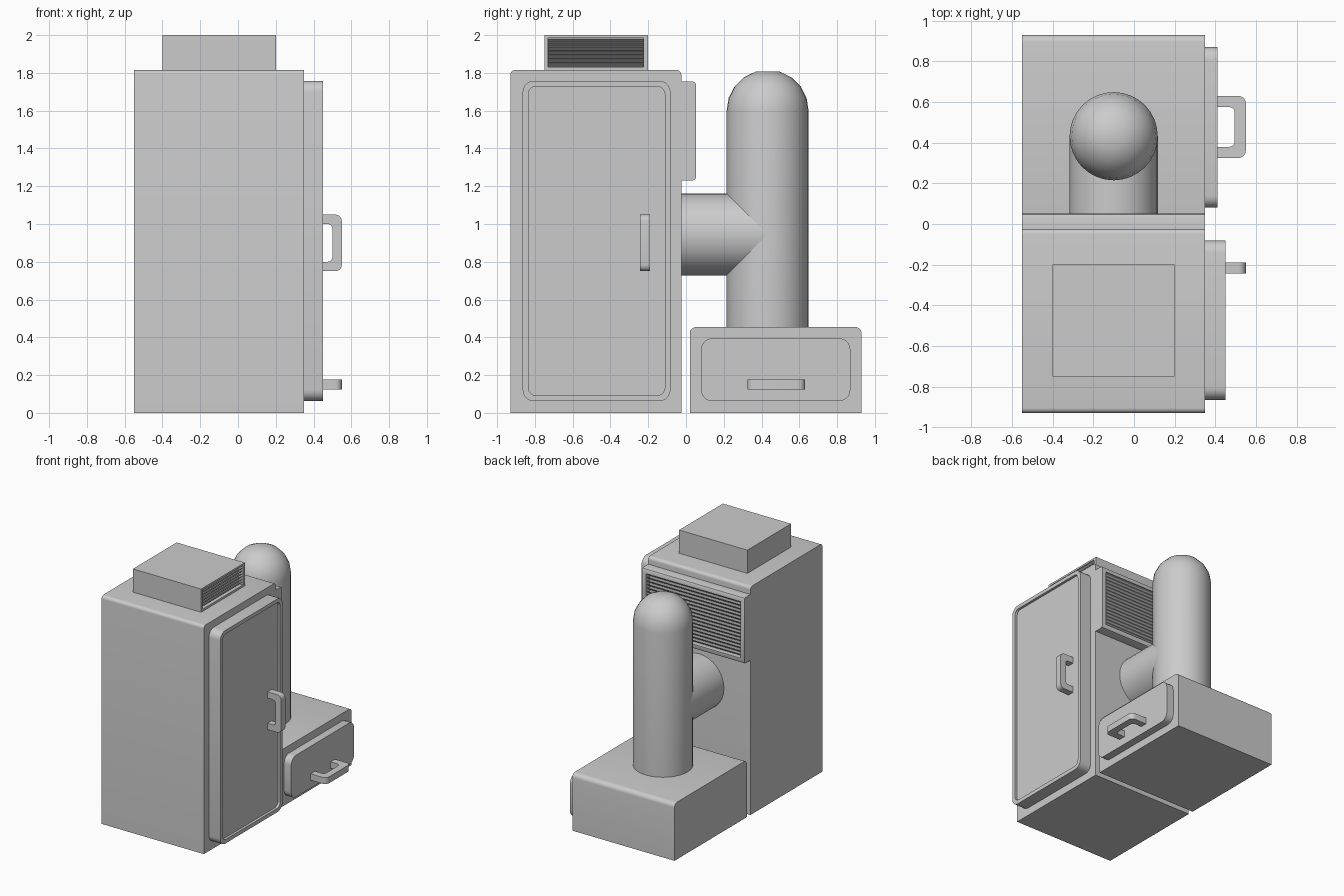
import bpy, bmesh, math
from mathutils import Vector

if "Cube" in bpy.data.objects:
    bpy.data.objects.remove(bpy.data.objects["Cube"])


def finish(name, bm, angle=35):
    bmesh.ops.remove_doubles(bm, verts=bm.verts, dist=1e-5)
    bmesh.ops.recalc_face_normals(bm, faces=bm.faces)
    me = bpy.data.meshes.new(name)
    bm.to_mesh(me)
    bm.free()
    ob = bpy.data.objects.new(name, me)
    bpy.context.collection.objects.link(ob)
    bpy.context.view_layer.objects.active = ob
    for o in bpy.context.selected_objects:
        o.select_set(False)
    ob.select_set(True)
    bpy.ops.object.shade_smooth_by_angle(angle=math.radians(angle))
    return ob


def fillet(points, radii, seg=5):
    """Round the right-angled corners of a 2D outline."""
    out, n = [], len(points)
    pts = [Vector(p) for p in points]
    for i, (p, r) in enumerate(zip(pts, radii)):
        u = (pts[i - 1] - p).normalized() * r
        v = (pts[(i + 1) % n] - p).normalized() * r
        for k in range(seg + 1):
            t = math.pi / 2 * k / seg
            out.append(p + u + v - v * math.cos(t) - u * math.sin(t))
    return out


def rect(a0, a1, b0, b1, r=0.0):
    radii = r if isinstance(r, tuple) else (r,) * 4
    return fillet([(a0, b0), (a1, b0), (a1, b1), (a0, b1)], radii)


# Axis maps: (2D outline point, depth) -> 3D position
def along_x(p, d): return (d, p[0], p[1])
def along_y(p, d): return (p[0], d, p[1])
def along_z(p, d): return (p[0], p[1], d)


def loft(name, axis, loops):
    """Skin a stack of (outline, depth) loops and cap both ends."""
    bm = bmesh.new()
    rings = [[bm.verts.new(axis(p, d)) for p in o] for o, d in loops]
    n = len(rings[0])
    for a, b in zip(rings, rings[1:]):
        for i in range(n):
            j = (i + 1) % n
            bm.faces.new((a[i], a[j], b[j], b[i]))
    bm.faces.new(rings[0])
    bm.faces.new(rings[-1])
    return finish(name, bm)


def slats(name, axis, a0, a1, z0, z1, d_in, d_out, count):
    """Row of thin slanted louver blades."""
    bm = bmesh.new()
    pitch = (z1 - z0) / count
    t = pitch * 0.22
    for k in range(count):
        z = z0 + k * pitch
        prof = [(d_in, z), (d_out, z + pitch - t), (d_out, z + pitch), (d_in, z + t)]
        e0 = [bm.verts.new(axis((a0, h), d)) for d, h in prof]
        e1 = [bm.verts.new(axis((a1, h), d)) for d, h in prof]
        bm.faces.new(e0)
        bm.faces.new(e1)
        for i in range(4):
            j = (i + 1) % 4
            bm.faces.new((e0[i], e0[j], e1[j], e1[i]))
    return finish(name, bm)


def lathe(name, profile, place, seg=32):
    """Closed round body from (radius, height) pairs."""
    bm = bmesh.new()
    rings = []
    for r, h in profile:
        rings.append([bm.verts.new(place(r * math.cos(2 * math.pi * i / seg),
                                         r * math.sin(2 * math.pi * i / seg), h))
                      for i in range(seg)])
    for a, b in zip(rings, rings[1:]):
        for i in range(seg):
            j = (i + 1) % seg
            bm.faces.new((a[i], a[j], b[j], b[i]))
    bm.faces.new(rings[0])
    bm.faces.new(rings[-1])
    return finish(name, bm, 40)


def handle(name, axis, x0, x1, c0, c1, d0, d1, t=0.05):
    """U-shaped pull with its feet at x0."""
    outline = fillet([(x0, c0), (x1, c0), (x1, c1), (x0, c1),
                      (x0, c1 - t), (x1 - t, c1 - t), (x1 - t, c0 + t), (x0, c0 + t)],
                     (0, 0.035, 0.035, 0, 0, 0.025, 0.025, 0))
    return loft(name, axis, [(outline, d0), (outline, d1)])


XL, XR = -0.55, 0.35

# Tall cabinet and low base box, top edges rounded
body = rect(-0.93, -0.025, 0, 1.815, (0, 0, 0.025, 0.025))
loft("cabinet", along_x, [(body, XL), (body, XR)])
base = rect(0.02, 0.93, 0, 0.455, (0, 0, 0.035, 0.035))
loft("base_box", along_x, [(base, XL), (base, XR)])

# Cabinet door with recessed panel
door = rect(-0.865, -0.082, 0.062, 1.758, 0.06)
inner = rect(-0.835, -0.112, 0.093, 1.728, 0.04)
loft("door", along_x, [(door, XR), (door, 0.45), (inner, 0.45), (inner, 0.43)])
handle("door_handle", along_y, 0.43, 0.55, 0.75, 1.05, -0.243, -0.19)

# Drawer front and pull
drawer = rect(0.08, 0.87, 0.062, 0.395, 0.06)
loft("drawer_front", along_x, [(drawer, XR), (drawer, 0.412)])
handle("drawer_handle", along_z, 0.412, 0.55, 0.325, 0.63, 0.125, 0.176, 0.055)

# Roof vent, open to the right
outer = rect(-0.75, -0.2, 1.815, 2.0)
hole = rect(-0.73, -0.225, 1.832, 1.985)
loft("roof_vent", along_x, [(outer, -0.4), (outer, 0.2), (hole, 0.2), (hole, 0.16)])
slats("roof_vent_slats", along_x, -0.73, -0.225, 1.832, 1.985, 0.165, 0.192, 7)

# Rear vent, open to the back, long edges rounded
full = rect(XL, XR, 1.23, 1.755)
soft = rect(XL, XR, 1.234, 1.751)
face = rect(XL, XR, 1.245, 1.74)
hole = rect(XL + 0.035, XR - 0.035, 1.268, 1.717)
loft("rear_vent", along_y, [(full, -0.025), (full, 0.035), (soft, 0.046), (face, 0.052),
                            (hole, 0.052), (hole, 0.01)])
slats("rear_vent_slats", along_y, XL + 0.035, XR - 0.035, 1.268, 1.717, 0.012, 0.042, 16)

# Domed chimney and the pipe joining it to the cabinet
R, CX, CY = 0.217, -0.1, 0.432
dome = [(R * math.cos(math.radians(a)), 1.6 + R * math.sin(math.radians(a)))
        for a in (0, 18, 36, 54, 74)]
lathe("chimney", [(R, 0.45)] + dome, lambda a, b, h: (CX + a, CY + b, h))
lathe("connecting_pipe", [(R, -0.03), (R, CY)], lambda a, b, h: (CX + a, h, 0.945 + b))
